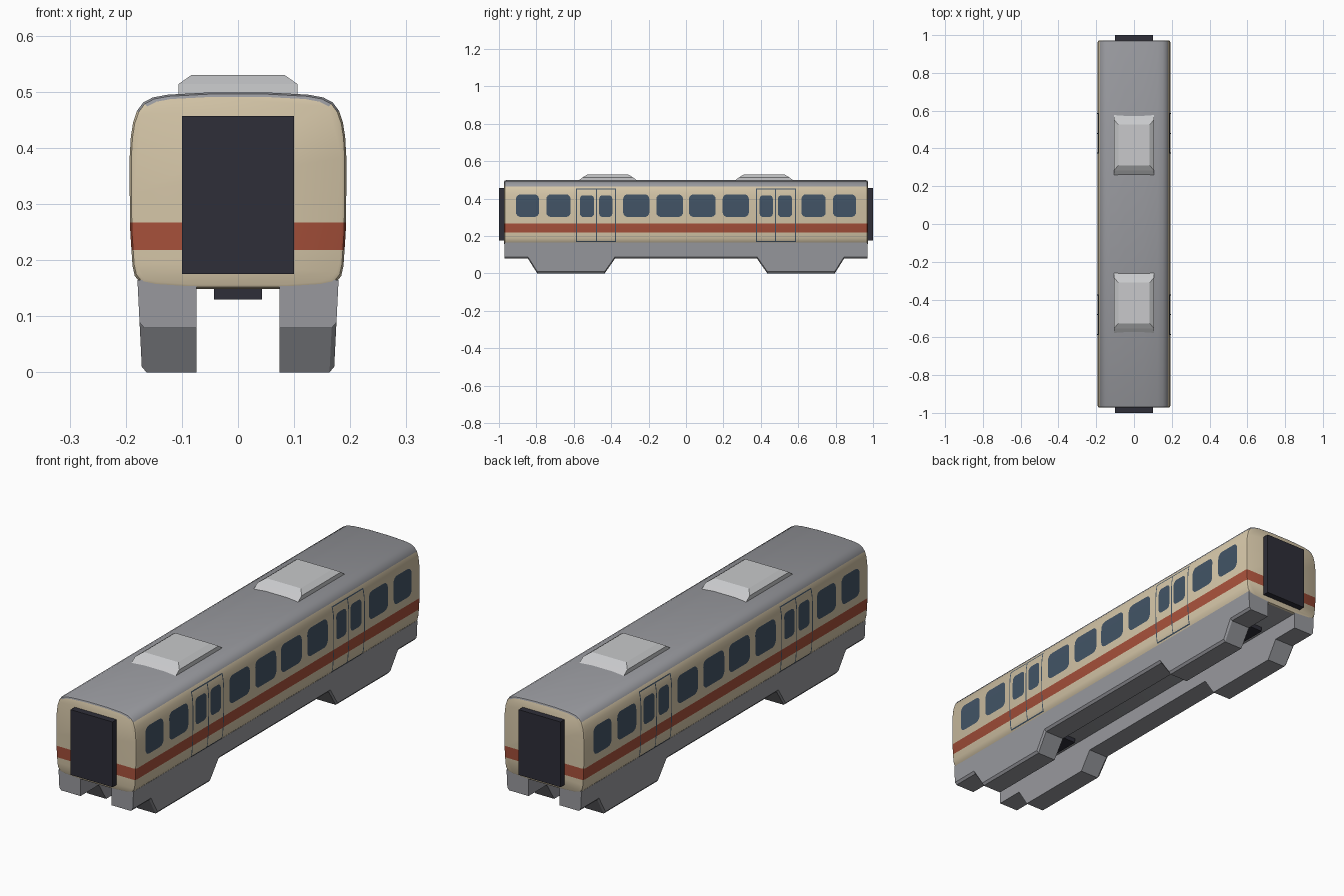
import bpy, bmesh, math

if "Cube" in bpy.data.objects:
    bpy.data.objects.remove(bpy.data.objects["Cube"])

def lin(c):
    c /= 255
    return c / 12.92 if c <= 0.04045 else ((c + 0.055) / 1.055) ** 2.4

def material(name, r, g, b):
    m = bpy.data.materials.new(name)
    m.diffuse_color = (lin(r), lin(g), lin(b), 1)
    m.use_nodes = True
    m.node_tree.nodes["Principled BSDF"].inputs["Base Color"].default_value = m.diffuse_color
    return m

CREAM = material("cream paint", 212, 197, 167)
RED = material("red stripe", 166, 80, 58)
GREY = material("roof and skirt grey", 152, 153, 158)
LIGHT = material("light grey", 200, 201, 203)
GLASS = material("blue glass", 66, 84, 102)
DARK = material("dark rubber", 46, 46, 56)

def make(name, bm, *mats, smooth=None, fix=True):
    if fix:
        bmesh.ops.recalc_face_normals(bm, faces=bm.faces)
    me = bpy.data.meshes.new(name)
    bm.to_mesh(me)
    bm.free()
    ob = bpy.data.objects.new(name, me)
    bpy.context.collection.objects.link(ob)
    for m in mats:
        me.materials.append(m)
    if smooth:
        bpy.ops.object.select_all(action='DESELECT')
        ob.select_set(True)
        bpy.context.view_layer.objects.active = ob
        bpy.ops.object.shade_smooth_by_angle(angle=math.radians(smooth))
    return ob

def loft(bm, rings):
    """Skin matching closed rings and cap both ends."""
    vs = [[bm.verts.new(p) for p in r] for r in rings]
    n = len(vs[0])
    for a, b in zip(vs, vs[1:]):
        for i in range(n):
            j = (i + 1) % n
            bm.faces.new((a[i], a[j], b[j], b[i]))
    bm.faces.new(vs[0])
    bm.faces.new(vs[-1])

def box(name, x, y0, y1, z0, z1, mat):
    bm = bmesh.new()
    loft(bm, [[(-x, y, z0), (x, y, z0), (x, y, z1), (-x, y, z1)] for y in (y0, y1)])
    make(name, bm, mat)

# Half of the body cross-section, bottom to top
HALF = [(0.09, 0.149), (0.15, 0.153), (0.173, 0.158), (0.184, 0.172), (0.188, 0.19),
        (0.192, 0.25), (0.193, 0.32), (0.193, 0.385), (0.191, 0.42), (0.187, 0.445),
        (0.180, 0.466), (0.169, 0.481), (0.152, 0.490), (0.125, 0.495), (0.05, 0.499)]

def wall(z):
    for (xa, za), (xb, zb) in zip(HALF, HALF[1:]):
        if za <= z <= zb:
            return xa + (xb - xa) * (z - za) / (zb - za)

# Body shell with softened ends
section = HALF + [(-x, z) for x, z in reversed(HALF)]
def ring(y, inset):
    sx, sz = 1 - inset / 0.193, 1 - inset / 0.175
    return [(x * sx, y, 0.324 + (z - 0.324) * sz) for x, z in section]
bm = bmesh.new()
loft(bm, [ring(-0.972, 0.008), ring(-0.969, 0.003), ring(-0.962, 0),
          ring(0.962, 0), ring(0.969, 0.003), ring(0.972, 0.008)])
for z in (0.218, 0.267):
    bmesh.ops.bisect_plane(bm, geom=bm.verts[:] + bm.edges[:] + bm.faces[:],
                           plane_co=(0, 0, z), plane_no=(0, 0, 1))
bmesh.ops.recalc_face_normals(bm, faces=bm.faces)
for f in bm.faces:
    z = f.calc_center_median().z
    if abs(f.normal.y) < 0.99 and (z > 0.471 or f.normal.z < -0.97):
        f.material_index = 2          # roof and underside
    elif 0.218 < z < 0.267:
        f.material_index = 1          # stripe
make("body", bm, CREAM, RED, GREY, smooth=35)

# Plates that follow the curve of the side wall
def plate(bm, side, rows, lift):
    """rows: (z, y0, y1) from bottom to top."""
    vs = [[bm.verts.new((side * (wall(z) + lift), y, z)) for y in (a, b)] for z, a, b in rows]
    for p, q in zip(vs, vs[1:]):
        f = (p[0], p[1], q[1], q[0])
        bm.faces.new(f if side > 0 else f[::-1])

def rect_rows(y0, y1, z0, z1, r=0.0):
    zs = {z0, z1} | {z for _, z in HALF if z0 < z < z1}
    if r:
        for k in range(5):
            d = r - r * math.sin(k * math.pi / 8)
            zs |= {z0 + d, z1 - d}
    rows = []
    for z in sorted(zs):
        d = max(0, r - min(z - z0, z1 - z))
        c = r - math.sqrt(max(0, r * r - d * d))
        rows.append((z, y0 + c, y1 - c))
    return rows

WINDOWS = [(0.016, 0.159), (0.196, 0.336), (0.617, 0.747), (0.786, 0.909)]
DOOR_WINDOWS = [(0.394, 0.464), (0.492, 0.567)]
D0, D1, DM, DB, DT, W = 0.376, 0.586, 0.479, 0.169, 0.454, 0.005

windows, door_windows, seams = bmesh.new(), bmesh.new(), bmesh.new()
for side in (-1, 1):
    for end in (-1, 1):
        def span(a, b):
            return sorted((end * a, end * b))
        for a, b in WINDOWS:
            plate(windows, side, rect_rows(*span(a, b), 0.302, 0.423, 0.025), 0.0015)
        for a, b in DOOR_WINDOWS:
            plate(door_windows, side, rect_rows(*span(a, b), 0.302, 0.418, 0.018), 0.0015)
        for y in (D0, DM, D1):
            plate(seams, side, rect_rows(*span(y - W / 2, y + W / 2), DB, DT), 0.002)
        for z in (DB, DT - W):
            plate(seams, side, rect_rows(*span(D0, D1), z, z + W), 0.002)
make("side_windows", windows, GLASS, fix=False)
make("door_windows", door_windows, GLASS, fix=False)
make("door_seams", seams, GLASS, fix=False)

# Side skirts that drop down around the bogies
P = [(0.97, 0.165), (0.97, 0.079), (0.845, 0.079), (0.795, 0.0),
     (0.435, 0.0), (0.38, 0.079)]
profile = P + [(-y, z) for y, z in reversed(P)]
for side, name in ((-1, "left_skirt"), (1, "right_skirt")):
    bm = bmesh.new()
    raised = [(y, z if z > 0.1 else z + 0.01) for y, z in profile]
    loft(bm, [[(side * 0.074, y, z) for y, z in profile],
              [(side * (0.163 + 0.05 * z), y, z) for y, z in profile],
              [(side * (0.171 + 0.05 * z), y, z) for y, z in raised]])
    make(name, bm, GREY)

for end, name in ((-1, "front"), (1, "rear")):
    # Gangway between cars
    box(name + "_gangway", 0.1, end * 0.96, end * 1.0, 0.175, 0.457, DARK)
    # Bogie centre beam
    box(name + "_bogie_beam", 0.043, end * 0.44, end * 0.79, 0.13, 0.155, DARK)
    # Roof ventilation unit
    bm = bmesh.new()
    c = end * 0.418
    loft(bm, [[(-x, c - y, z), (x, c - y, z), (x, c + y, z), (-x, c + y, z)]
              for x, y, z in ((0.106, 0.167, 0.49), (0.106, 0.134, 0.514), (0.083, 0.108, 0.53))])
    make(name + "_roof_unit", bm, LIGHT)
